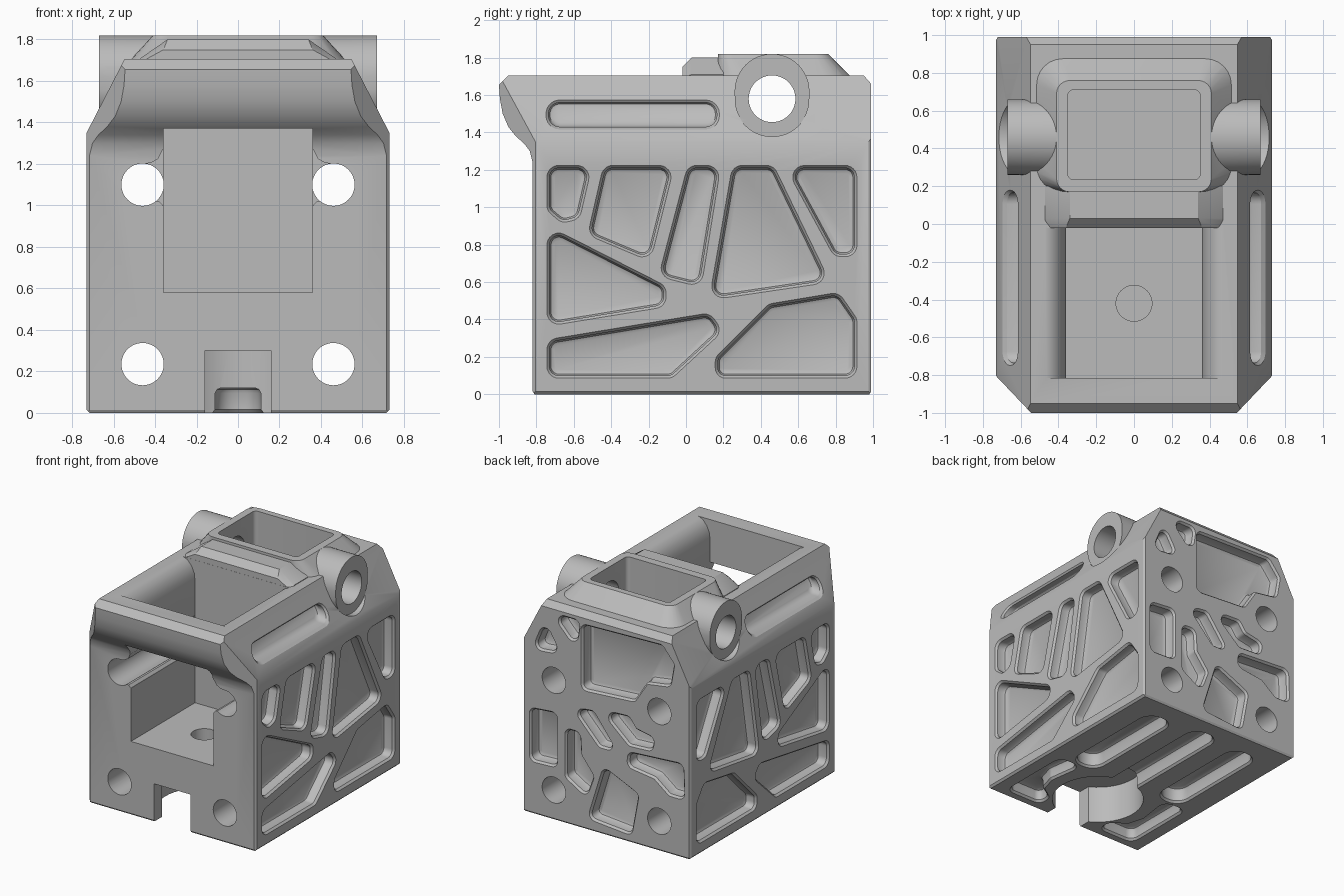
import bpy, bmesh, math
from mathutils import Vector

cube = bpy.data.objects.get("Cube")
if cube:
    bpy.data.objects.remove(cube, do_unlink=True)

grey = bpy.data.materials.new("plain grey")
grey.use_nodes = True
COLOUR = (0.5, 0.5, 0.5, 1)
grey.diffuse_color = COLOUR
grey.node_tree.nodes["Principled BSDF"].inputs["Base Color"].default_value = COLOUR

# Placement of a 2D point (u, v) at depth w along an axis
PLACE = {"x": lambda u, v, w: (w, u, v),
         "y": lambda u, v, w: (u, w, v),
         "z": lambda u, v, w: (u, v, w)}


def loft(name, rings):
    bm = bmesh.new()
    loops = [[bm.verts.new(p) for p in ring] for ring in rings]
    for a, b in zip(loops, loops[1:]):
        for i in range(len(a)):
            bm.faces.new((a[i - 1], a[i], b[i], b[i - 1]))
    bm.faces.new(loops[0])
    bm.faces.new(loops[-1])
    bmesh.ops.recalc_face_normals(bm, faces=bm.faces)
    mesh = bpy.data.meshes.new(name)
    bm.to_mesh(mesh)
    bm.free()
    mesh.materials.append(grey)
    obj = bpy.data.objects.new(name, mesh)
    bpy.context.scene.collection.objects.link(obj)
    return obj


def prism(name, pts, axis, a, b):
    return loft(name, [[PLACE[axis](u, v, w) for u, v in pts] for w in (a, b)])


def mirrored(half):
    return half + [(-u, v) for u, v in reversed(half)]


def rect(u0, u1, v0, v1):
    return [(u0, v0), (u1, v0), (u1, v1), (u0, v1)]


def circle(u, v, r, n=48):
    return [(u + r * math.cos(math.tau * i / n), v + r * math.sin(math.tau * i / n)) for i in range(n)]


def rounded(pts, r, offset=0, steps=6):
    """Polygon with rounded corners, grown by an offset."""
    pts = [Vector(p) for p in pts]
    area = sum(pts[i - 1].cross(pts[i]) for i in range(len(pts)))
    if area < 0:
        pts.reverse()
    out = []
    for i, p in enumerate(pts):
        e0, e1 = pts[i - 1] - p, pts[(i + 1) % len(pts)] - p
        d0, d1 = e0.normalized(), e1.normalized()
        half = d0.angle(d1) / 2
        t = min(r / math.tan(half), 0.47 * min(e0.length, e1.length))
        rad = t * math.tan(half)
        c = p + (d0 + d1).normalized() * math.hypot(t, rad)
        side = 1 if d1.cross(d0) > 0 else -1
        s, e = p + d0 * t - c, p + d1 * t - c
        for k in range(steps + 1):
            f = k / steps
            sweep = math.pi - 2 * half
            n = (s * math.sin((1 - f) * sweep) + e * math.sin(f * sweep)) / math.sin(sweep) / rad
            out.append(tuple(c + n * (rad + side * offset)))
    return out


def boolean(target, tool, op="DIFFERENCE"):
    mod = target.modifiers.new(op, "BOOLEAN")
    mod.operation, mod.solver, mod.object = op, "EXACT", tool
    bpy.context.view_layer.objects.active = target
    bpy.ops.object.modifier_apply(modifier=mod.name)
    bpy.data.objects.remove(tool, do_unlink=True)


def pocket(target, pts, axis, face, inward, depth=0.09, r=0.05, slope=0):
    """Recess with a chamfered mouth and a softened floor."""
    rings = []
    for d, off in ((-0.05, 0.014), (0, 0.014), (0.016, 0), (depth - 0.025, 0), (depth - 0.008, -0.008), (depth, -0.025)):
        rings.append([PLACE[axis](u, v, face + inward * (d + slope * (v - 1.5))) for u, v in rounded(pts, r, off)])
    boolean(target, loft("pocket_cutter", rings))


# Body: side profile, front profile and plan intersected
side = [(-0.81, 0), (0.98, 0), (0.99, 0.015), (0.99, 1.66), (0.95, 1.705), (-0.95, 1.705), (-1, 1.655),
        (-0.995, 1.58), (-0.98, 1.5), (-0.95, 1.43), (-0.91, 1.38), (-0.865, 1.34), (-0.835, 1.3),
        (-0.82, 1.24), (-0.82, 0.015)]
front = mirrored([(0.715, 0), (0.73, 0.015), (0.73, 1.35), (0.565, 1.67), (0.54, 1.72)])
plan = mirrored([(0.715, 1.0), (0.73, 0.975), (0.73, -0.805), (0.535, -1.01)])
body = prism("housing", side, "x", -0.8, 0.8)
boolean(body, prism("front_limit", front, "y", -1.1, 1.1), "INTERSECT")
boolean(body, prism("plan_limit", plan, "z", -0.1, 1.9), "INTERSECT")

# Raised collar with sloping sides and back
collar = [[(x, y, z) for x, y in rounded(rect(-w, w, 0.17, back), r)]
          for z, w, back, r in ((1.6, 0.53, 0.9, 0.14), (1.7, 0.52, 0.88, 0.14), (1.82, 0.41, 0.76, 0.07))]
boolean(body, loft("collar", collar), "UNION")

# Bevelled plate in front of the collar
plate = [[(x, y, z) for x, z in mirrored([(0.47, 1.66), (0.47, low), (wide, top)])]
         for y, low, wide, top in ((-0.02, 1.69, 0.36, 1.75), (0.03, 1.71, 0.34, 1.8), (0.2, 1.71, 0.34, 1.8))]
boolean(body, loft("plate", plate), "UNION")

# Side lugs, with a flat seat cut into the sloping shoulder
lug = [(0.46 + 0.2 * math.cos(a), (1.62 if a <= math.pi else 1.58) + 0.2 * math.sin(a))
       for a in (math.tau * i / 48 for i in range(48))]
for s in (1, -1):
    boolean(body, prism("lug_seat", circle(0.46, 1.58, 0.202), "x", s * 0.67, s * 0.9))
    boolean(body, prism("lug", lug, "x", s * 0.37, s * 0.67), "UNION")

# Main cavity with rounded upper edges, and its front opening
cavity = mirrored([(0.36, 0.58), (0.36, 1.54), (0.367, 1.6), (0.39, 1.65), (0.425, 1.69), (0.47, 1.708), (0.47, 1.9)])
boolean(body, prism("cavity", cavity, "y", -0.815, -0.021))
boolean(body, prism("front_opening", rect(-0.36, 0.36, 0.58, 1.37), "y", -1.2, -0.5))

# Collar pocket and cross hole
boolean(body, prism("collar_pocket", rounded(rect(-0.35, 0.35, 0.235, 0.71), 0.03), "z", 0.9, 2))
boolean(body, prism("cross_hole", circle(0.46, 1.58, 0.125), "x", -1, 1))

# Long bolt holes; the upper pair blend into the cavity
neck = [(0.46, 1.2), (0.42, 1.205), (0.385, 1.225), (0.362, 1.27), (0.3, 1.28), (0.3, 1.0), (0.362, 1.0),
        (0.38, 1.02), (0.46, 1.03)]
for s in (1, -1):
    boolean(body, prism("neck", [(s * u, v) for u, v in neck], "y", -1.1, -0.03))
    for z in (0.235, 1.1):
        boolean(body, prism("bolt_hole", circle(s * 0.46, z, 0.102), "y", -1.2, 1.2))

# Floor hole, and the round seat with an entry slot underneath
boolean(body, prism("floor_hole", circle(0, -0.42, 0.095), "z", 0.34, 0.7))
boolean(body, prism("under_seat", circle(0, -0.42, 0.34), "z", -0.1, 0.3))
boolean(body, prism("entry_slot", rect(-0.16, 0.16, -0.1, 0.3), "y", -1.1, -0.4))

# Underside grooves
pocket(body, rect(-0.11, 0.11, -0.25, 0.84), "z", 0, 1, 0.12, 0.1)
for s in (1, -1):
    pocket(body, rect(s * 0.3, s * 0.52, -0.1, 0.8), "z", 0, 1, 0.12, 0.1)
    bent = [(0.3, -0.74), (0.6, -0.74), (0.6, -0.14), (0.42, -0.14), (0.46, -0.42), (0.42, -0.56), (0.3, -0.64)]
    pocket(body, [(s * u, v) for u, v in bent], "z", 0, 1, 0.1, 0.06)

# Side recesses and shoulder slots
side_recesses = [
    [(-0.73, 1.21), (-0.52, 1.21), (-0.58, 0.95), (-0.66, 0.93), (-0.73, 0.99)],
    [(-0.43, 1.21), (-0.08, 1.21), (-0.2, 0.73), (-0.51, 0.86)],
    [(0.02, 1.21), (0.17, 1.21), (0.07, 0.59), (-0.13, 0.64)],
    [(0.26, 1.21), (0.46, 1.21), (0.75, 0.61), (0.14, 0.52)],
    [(0.55, 1.21), (0.9, 1.21), (0.9, 0.75), (0.8, 0.75)],
    [(-0.73, 0.88), (-0.12, 0.57), (-0.12, 0.48), (-0.73, 0.38)],
    [(-0.73, 0.28), (0.12, 0.42), (0.18, 0.34), (-0.08, 0.1), (-0.73, 0.1)],
    [(0.17, 0.19), (0.45, 0.47), (0.81, 0.53), (0.9, 0.4), (0.9, 0.1), (0.17, 0.1)]]
for s in (1, -1):
    for pts in side_recesses:
        pocket(body, pts, "x", s * 0.73, -s)
    pocket(body, rect(-0.735, 0.165, 1.43, 1.56), "x", s * 0.653, -s, 0.09, 0.06, 0.514)

# Back recesses
back_recesses = [
    [(0.21, 1.6), (-0.48, 1.62), (-0.58, 1.5), (-0.55, 1.33), (-0.35, 1.3), (-0.24, 1.13), (0.21, 1.1)],
    [(0.54, 1.53), (0.63, 1.31), (0.42, 1.33)],
    [(0.46, 1.62), (0.24, 1.62), (0.27, 1.42)],
    [(0.66, 0.82), (0.44, 0.84), (0.44, 0.43), (0.66, 0.42)],
    [(0.35, 0.74), (0.24, 0.74), (0.23, 0.57), (0.12, 0.43), (0.18, 0.27), (0.35, 0.37)],
    [(0.28, 0.92), (0.12, 0.94), (-0.07, 0.69), (0.06, 0.69)],
    [(0.03, 0.97), (-0.19, 0.98), (-0.25, 0.9), (-0.41, 0.87), (-0.39, 0.78), (-0.2, 0.77)],
    [(-0.2, 0.7), (-0.66, 0.73), (-0.67, 0.47), (-0.55, 0.47), (-0.42, 0.57), (-0.19, 0.6)],
    [(0.02, 0.52), (-0.27, 0.39), (-0.21, 0.07), (0.15, 0.1)]]
for pts in back_recesses:
    pocket(body, pts, "y", 0.99, -1, 0.1, 0.04)

# Smooth curves, sharp edges
bpy.ops.object.select_all(action="DESELECT")
body.select_set(True)
bpy.context.view_layer.objects.active = body
bpy.ops.object.shade_smooth_by_angle(angle=math.radians(28))
